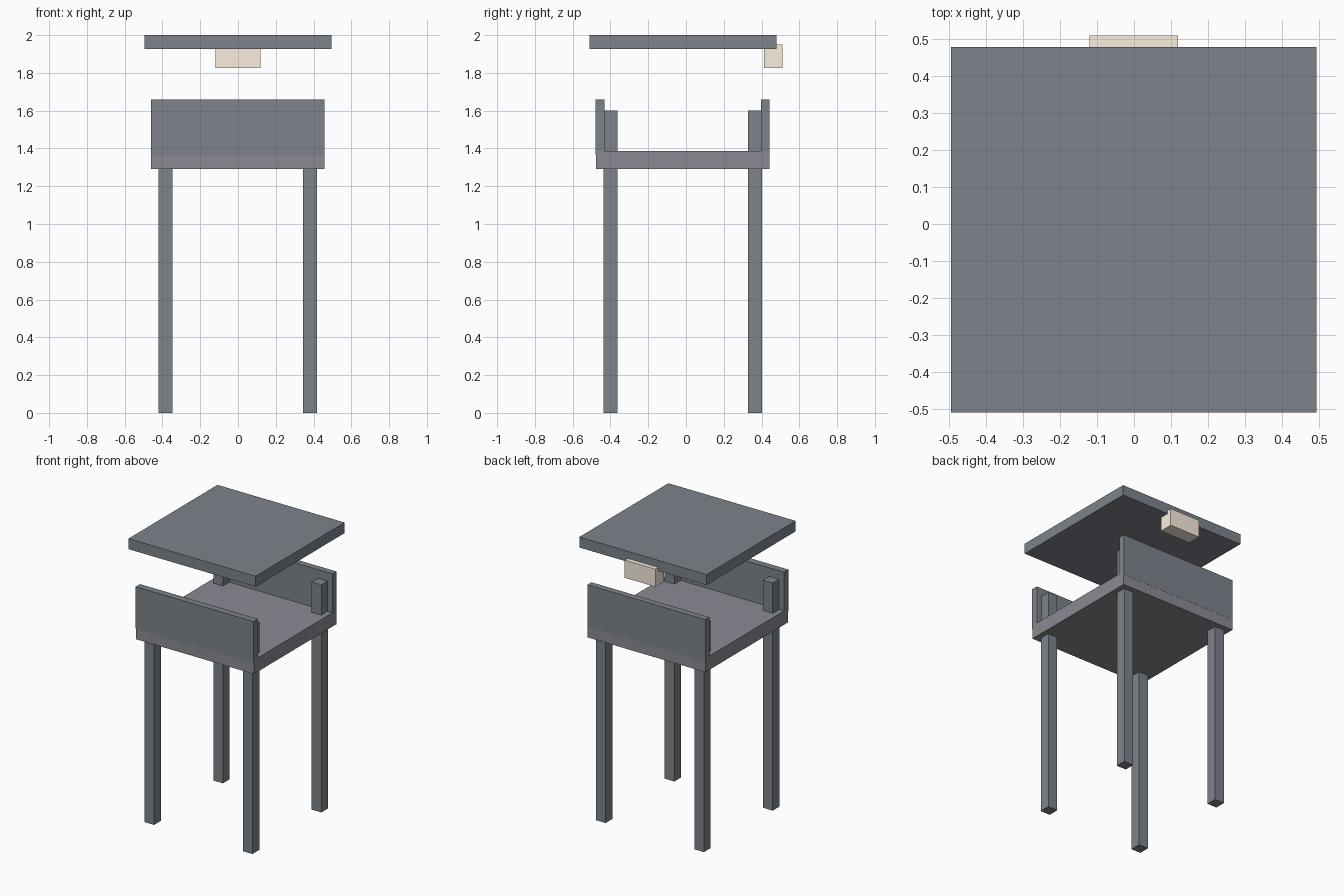
import bpy

if "Cube" in bpy.data.objects:
    bpy.data.objects.remove(bpy.data.objects["Cube"])


def material(name, rgb):
    mat = bpy.data.materials.new(name)
    mat.diffuse_color = (*rgb, 1)
    mat.use_nodes = True
    mat.node_tree.nodes["Principled BSDF"].inputs["Base Color"].default_value = mat.diffuse_color
    return mat


SLATE = material("slate", (0.205, 0.23, 0.265))
FLOOR = material("floor_grey", (0.255, 0.255, 0.295))
BEIGE = material("pale_beige", (0.95, 0.86, 0.73))


def box(name, x, y, z, mat=SLATE):
    """Box from (min, max) pairs along each axis."""
    bpy.ops.mesh.primitive_cube_add(size=1)
    ob = bpy.context.object
    ob.name = name
    ob.location = [(a + b) / 2 for a, b in (x, y, z)]
    ob.scale = [b - a for a, b in (x, y, z)]
    bpy.ops.object.transform_apply(location=False, rotation=False, scale=True)
    ob.data.materials.append(mat)
    return ob


# roof slab, floating above the stand
box("roof", (-0.495, 0.494), (-0.51, 0.479), (1.926, 2.0))

# platform with a low wall at front and back
box("platform", (-0.46, 0.457), (-0.477, 0.441), (1.29, 1.387), FLOOR)
box("front_wall", (-0.46, 0.457), (-0.48, -0.432), (1.365, 1.66))
box("back_wall", (-0.46, 0.457), (0.397, 0.442), (1.365, 1.66))

# four legs running up through the platform
for depth, y in (("front", (-0.438, -0.362)), ("back", (0.327, 0.402))):
    for side, x in (("left", (-0.421, -0.346)), ("right", (0.344, 0.419))):
        box(f"{depth}_{side}_leg", x, y, (0, 1.6))

# pale block under the back edge of the roof
box("back_block", (-0.12, 0.119), (0.413, 0.511), (1.826, 1.95), BEIGE)
